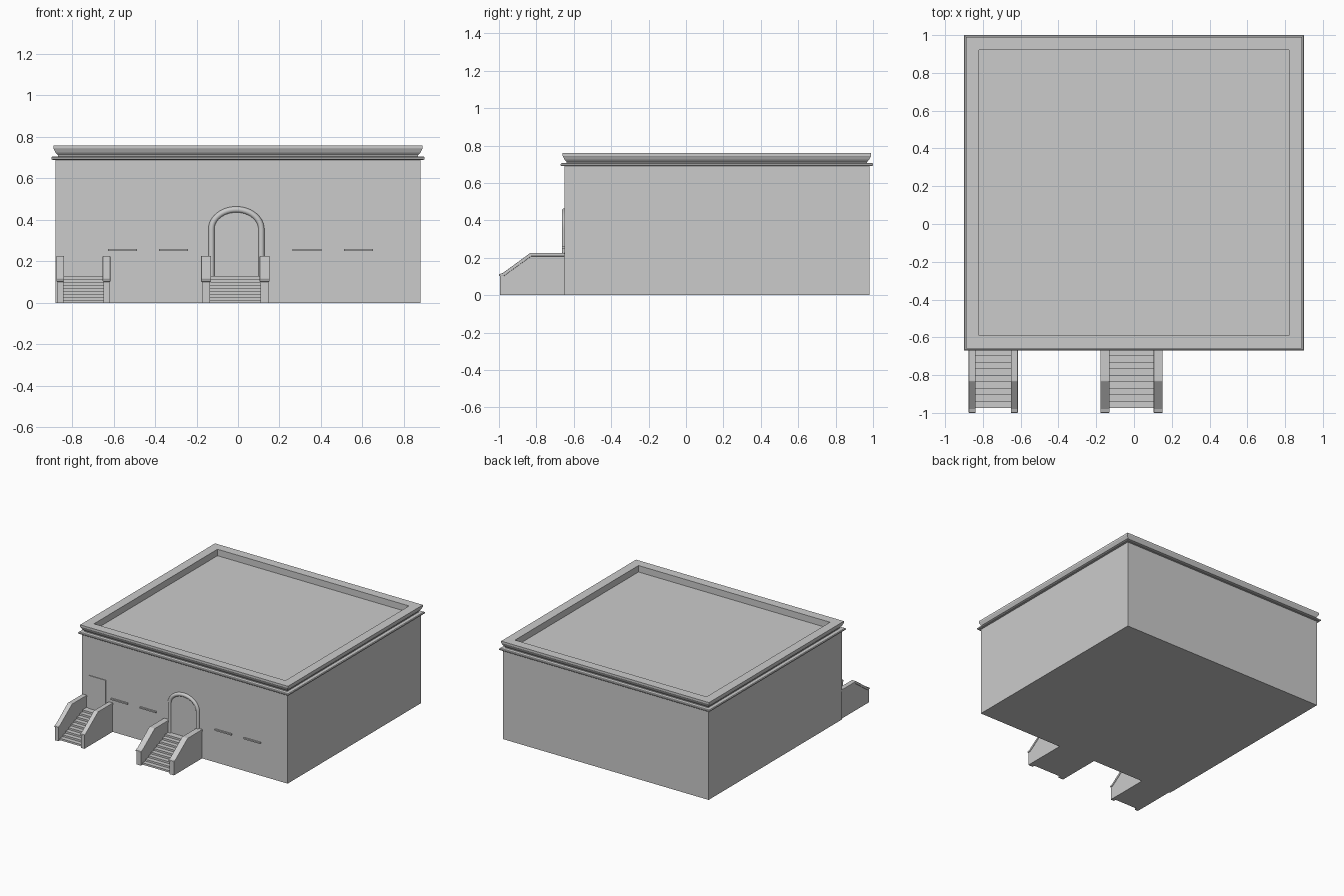
import bpy, bmesh
from math import pi, cos, sin, radians

if "Cube" in bpy.data.objects:
    bpy.data.objects.remove(bpy.data.objects["Cube"])

FRONT = -0.65          # y of the front wall
CY = 0.165             # y centre of the building


def finish(name, bm, smooth=False):
    bmesh.ops.recalc_face_normals(bm, faces=bm.faces)
    me = bpy.data.meshes.new(name)
    bm.to_mesh(me)
    bm.free()
    ob = bpy.data.objects.new(name, me)
    bpy.context.collection.objects.link(ob)
    if smooth:
        bpy.context.view_layer.objects.active = ob
        ob.select_set(True)
        bpy.ops.object.shade_smooth_by_angle(angle=radians(35))
        ob.select_set(False)
    return ob


def prism(name, points, vec, smooth=False):
    """Extrude a closed 3D outline along a vector."""
    bm = bmesh.new()
    face = bm.faces.new([bm.verts.new(p) for p in points])
    ext = bmesh.ops.extrude_face_region(bm, geom=[face])
    verts = [v for v in ext["geom"] if isinstance(v, bmesh.types.BMVert)]
    bmesh.ops.translate(bm, verts=verts, vec=vec)
    return finish(name, bm, smooth)


def box(name, x0, x1, y0, y1, z0, z1):
    return prism(name, [(x0, y0, z0), (x1, y0, z0), (x1, y1, z0), (x0, y1, z0)],
                 (0, 0, z1 - z0))


def rect_loft(name, rings):
    """Stack rectangles, each offset from the wall line, at given heights."""
    bm = bmesh.new()
    loops = []
    for off, z in rings:
        hx, hy = 0.88 + off, 0.815 + off
        loops.append([bm.verts.new((sx * hx, CY + sy * hy, z))
                      for sx, sy in ((-1, -1), (1, -1), (1, 1), (-1, 1))])
    for a, b in zip(loops, loops[1:]):
        for i in range(4):
            j = (i + 1) % 4
            bm.faces.new((a[i], a[j], b[j], b[i]))
    bm.faces.new(loops[0])
    bm.faces.new(loops[-1])
    return finish(name, bm)


# Main building, ledge, and flared parapet with sunken roof
rect_loft("building_walls", [(0, 0), (0, 0.692)])
rect_loft("ledge", [(0.015, 0.69), (0.02, 0.694), (0.02, 0.702), (0.015, 0.706)])
rect_loft("parapet_and_roof", [(-0.012, 0.70), (-0.012, 0.712), (0.0, 0.725), (0.008, 0.742),
                               (0.01, 0.745), (0.01, 0.76), (-0.06, 0.76), (-0.06, 0.71)])


def staircase(name, x0, x1, wall):
    """Solid flight between two sloping side walls with wider copings."""
    n, ya, yb, top = 9, -0.975, -0.70, 0.13
    run, rise = (yb - ya) / (n - 1), top / n
    pts = [(x0 + wall / 2, ya, 0)]
    for i in range(n):
        y = ya + i * run
        pts.append((x0 + wall / 2, y, (i + 1) * rise))
        pts.append((x0 + wall / 2, y + run if i < n - 1 else FRONT, (i + 1) * rise))
    pts.append((x0 + wall / 2, FRONT, 0))
    prism(name + "_steps", pts, (x1 - x0 - wall, 0, 0))
    e = 0.004
    for side, x in (("left", x0), ("right", x1 - wall)):
        outline = [(-0.995, 0), (-0.995, 0.105), (-0.975, 0.108), (-0.83, 0.213),
                   (FRONT, 0.213), (FRONT, 0)]
        prism(f"{name}_{side}_wall", [(x + e, y, z) for y, z in outline],
              (wall - 2 * e, 0, 0))
        cap = [(-1.0, 0.102), (-1.0, 0.112), (-0.98, 0.118), (-0.832, 0.226),
               (FRONT, 0.226), (FRONT, 0.208), (-0.827, 0.208), (-0.974, 0.102)]
        ob = prism(f"{name}_{side}_coping", [(x, y, z) for y, z in cap], (wall, 0, 0))
        bev = ob.modifiers.new("Bevel", "BEVEL")
        bev.width, bev.segments = 0.003, 2


staircase("side_stair", -0.875, -0.615, 0.037)
staircase("main_stair", -0.178, 0.152, 0.048)

# Plain side door
box("side_door", -0.82, -0.675, FRONT - 0.005, FRONT + 0.01, 0.12, 0.385)

# Arched main door and its round moulding
AX, AR, SPRING, RISE = -0.008, 0.12, 0.355, 0.095
arch = [(AX + AR * cos(pi * i / 24), SPRING + RISE * sin(pi * i / 24)) for i in range(25)]
path = [(AX + AR, 0.12)] + arch + [(AX - AR, 0.12)]
prism("main_door", [(x, FRONT - 0.004, z) for x, z in path], (0, 0.014, 0))

curve = bpy.data.curves.new("door_moulding", "CURVE")
curve.dimensions = "3D"
curve.bevel_depth = 0.015
curve.bevel_resolution = 3
curve.use_fill_caps = True
spline = curve.splines.new("POLY")
spline.points.add(len(path) - 1)
for p, (x, z) in zip(spline.points, path):
    p.co = (x, FRONT, z, 1)
bpy.context.collection.objects.link(bpy.data.objects.new("door_moulding", curve))

# Four thin sills along the front wall
for i, x in enumerate((-0.557, -0.311, 0.333, 0.58)):
    box(f"sill_{i + 1}", x - 0.07, x + 0.07, FRONT - 0.012, FRONT + 0.01, 0.25, 0.26)
